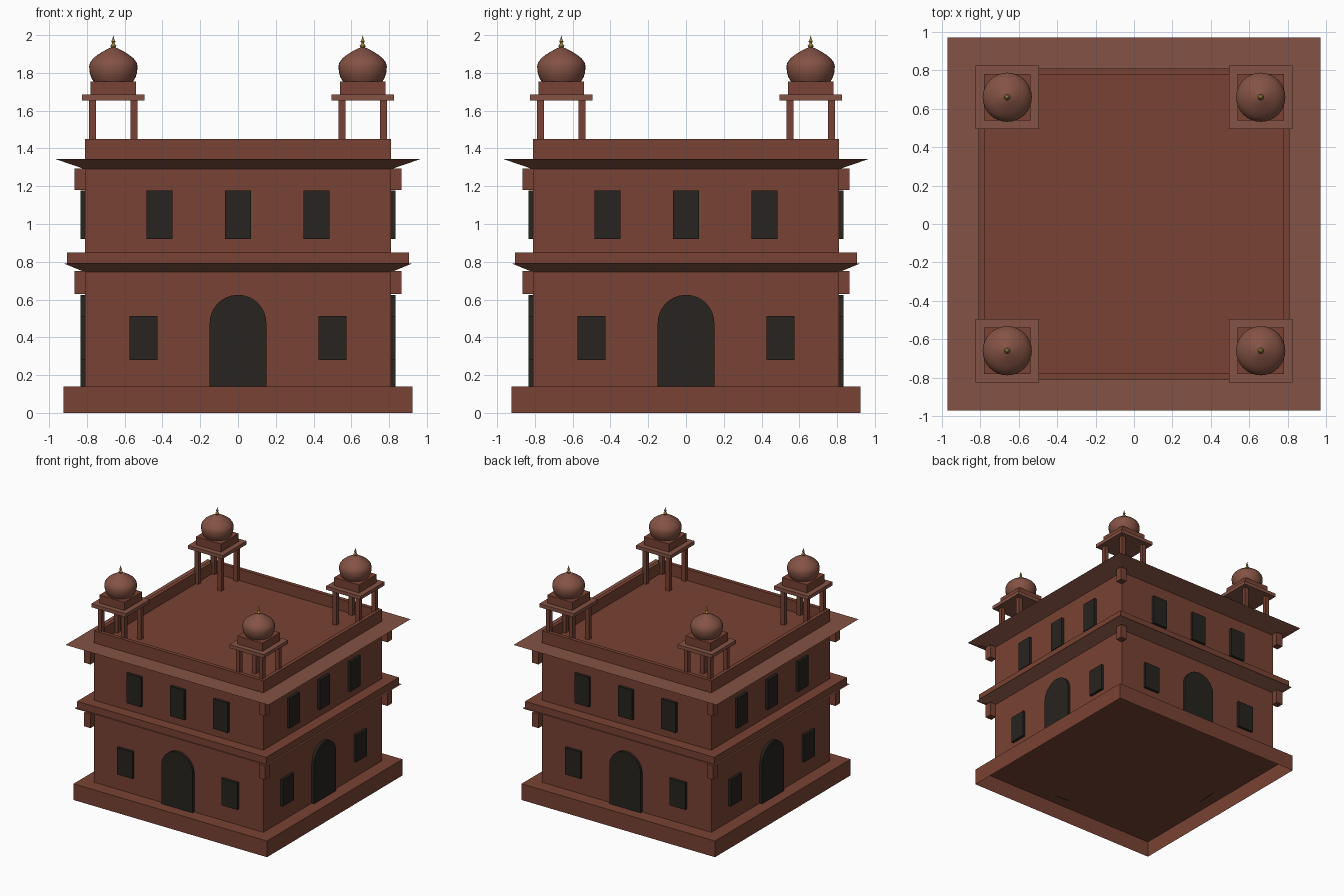
import bpy, bmesh, math
from mathutils import Matrix, Vector

if "Cube" in bpy.data.objects:
    bpy.data.objects.remove(bpy.data.objects["Cube"])


def material(name, rgb):
    m = bpy.data.materials.new(name)
    m.diffuse_color = (*rgb, 1)
    m.use_nodes = True
    m.node_tree.nodes["Principled BSDF"].inputs["Base Color"].default_value = m.diffuse_color
    return m


STONE = material("red_sandstone", (0.19, 0.055, 0.033))
PALE = material("pale_sandstone", (0.23, 0.085, 0.058))
DARK = material("dark_opening", (0.02, 0.017, 0.014))
GOLD = material("gilt", (0.35, 0.23, 0.05))


def finish(name, bm, mat, smooth=False):
    bmesh.ops.recalc_face_normals(bm, faces=bm.faces)
    me = bpy.data.meshes.new(name)
    bm.to_mesh(me)
    bm.free()
    me.materials.append(mat)
    ob = bpy.data.objects.new(name, me)
    bpy.context.collection.objects.link(ob)
    if smooth:
        bpy.ops.object.select_all(action='DESELECT')
        ob.select_set(True)
        bpy.context.view_layer.objects.active = ob
        bpy.ops.object.shade_smooth_by_angle(angle=math.radians(35))
    return ob


def add_box(bm, x0, x1, y0, y1, z0, z1):
    mid = Vector((x0 + x1, y0 + y1, z0 + z1)) / 2
    size = (x1 - x0, y1 - y0, z1 - z0, 1)
    bmesh.ops.create_cube(bm, size=1, matrix=Matrix.Translation(mid) @ Matrix.Diagonal(size))


def square_block(name, half, z0, z1, mat=STONE, cx=0, cy=0):
    bm = bmesh.new()
    add_box(bm, cx - half, cx + half, cy - half, cy + half, z0, z1)
    return finish(name, bm, mat)


def square_loft(name, rings, mat, cap_start=True, cap_end=True):
    """Square rings (half width, z) joined into a surface."""
    bm = bmesh.new()
    loops = [[bm.verts.new((sx * h, sy * h, z)) for sx, sy in ((-1, -1), (1, -1), (1, 1), (-1, 1))]
             for h, z in rings]
    for a, b in zip(loops, loops[1:]):
        for i in range(4):
            j = (i + 1) % 4
            bm.faces.new((a[i], a[j], b[j], b[i]))
    if cap_start:
        bm.faces.new(loops[0])
    if cap_end:
        bm.faces.new(loops[-1])
    return finish(name, bm, mat)


def lathe(name, profile, cx, cy, mat, steps):
    bm = bmesh.new()
    vs = [bm.verts.new((cx + r, cy, z)) for r, z in profile]
    edges = [bm.edges.new(p) for p in zip(vs, vs[1:])]
    bmesh.ops.spin(bm, geom=vs + edges, cent=(cx, cy, 0), axis=(0, 0, 1),
                   angle=math.tau, steps=steps)
    bmesh.ops.remove_doubles(bm, verts=bm.verts, dist=1e-5)
    return finish(name, bm, mat, True)


# Plinth, open underneath
square_loft("plinth", [(0.925, 0), (0.925, 0.14)], STONE, cap_start=False)

# Two storeys with flared eaves and the floor band between them
square_block("lower_storey", 0.81, 0.14, 0.745)
square_loft("lower_eave", [(0.81, 0.745), (0.92, 0.79)], PALE)
square_block("floor_band", 0.905, 0.79, 0.85)
square_block("upper_storey", 0.81, 0.85, 1.29)
square_loft("upper_eave", [(0.81, 1.29), (0.97, 1.345)], PALE)

# Parapet around the sunken roof terrace
square_loft("parapet", [(0.81, 1.345), (0.81, 1.45), (0.777, 1.45), (0.777, 1.352)],
            STONE, cap_start=False)

# Corner brackets under both eaves
for level, z0, z1 in (("lower", 0.63, 0.75), ("upper", 1.18, 1.295)):
    for sx in (-1, 1):
        for sy in (-1, 1):
            square_block(level + "_bracket", 0.03, z0, z1, STONE, sx * 0.835, sy * 0.835)

# Doors and windows on each side
arch = [(-0.15, 0.14), (0.15, 0.14)]
arch += [(0.15 * math.cos(math.pi * i / 16), 0.475 + 0.15 * math.sin(math.pi * i / 16))
         for i in range(17)]
for side in range(4):
    turn = Matrix.Rotation(side * math.pi / 2, 4, 'Z')
    bm = bmesh.new()
    face = bm.faces.new([bm.verts.new((x, -0.80, z)) for x, z in arch])
    out = bmesh.ops.extrude_face_region(bm, geom=[face], use_keep_orig=True)
    bmesh.ops.translate(bm, vec=(0, -0.033, 0),
                        verts=[v for v in out['geom'] if isinstance(v, bmesh.types.BMVert)])
    bm.transform(turn)
    finish("arched_door", bm, DARK, True)
    bm = bmesh.new()
    for x in (-0.5, 0.5):
        add_box(bm, x - 0.075, x + 0.075, -0.833, -0.80, 0.28, 0.512)
    for x in (-0.415, 0, 0.415):
        add_box(bm, x - 0.069, x + 0.069, -0.833, -0.80, 0.92, 1.178)
    bm.transform(turn)
    finish("windows", bm, DARK)

# Corner pavilions: posts, slab, drum, dome, finial
DOME = [(0, 1.755), (0.105, 1.755), (0.118, 1.777), (0.126, 1.805), (0.128, 1.835),
        (0.123, 1.855), (0.105, 1.879), (0.08, 1.898), (0.052, 1.915), (0.026, 1.929), (0, 1.938)]
FINIAL = [(0, 1.925), (0.01, 1.93), (0.016, 1.943), (0.009, 1.953), (0.006, 1.957),
          (0.011, 1.966), (0.006, 1.975), (0, 2.0)]
for cx in (-0.66, 0.66):
    for cy in (-0.66, 0.66):
        bm = bmesh.new()
        for px in (cx - 0.11, cx + 0.11):
            for py in (cy - 0.11, cy + 0.11):
                add_box(bm, px - 0.018, px + 0.018, py - 0.018, py + 0.018, 1.352, 1.655)
        finish("pavilion_posts", bm, STONE)
        square_block("pavilion_slab", 0.165, 1.655, 1.685, PALE, cx, cy)
        square_block("pavilion_drum", 0.12, 1.685, 1.755, STONE, cx, cy)
        lathe("pavilion_dome", DOME, cx, cy, PALE, 32)
        lathe("pavilion_finial", FINIAL, cx, cy, GOLD, 12)
